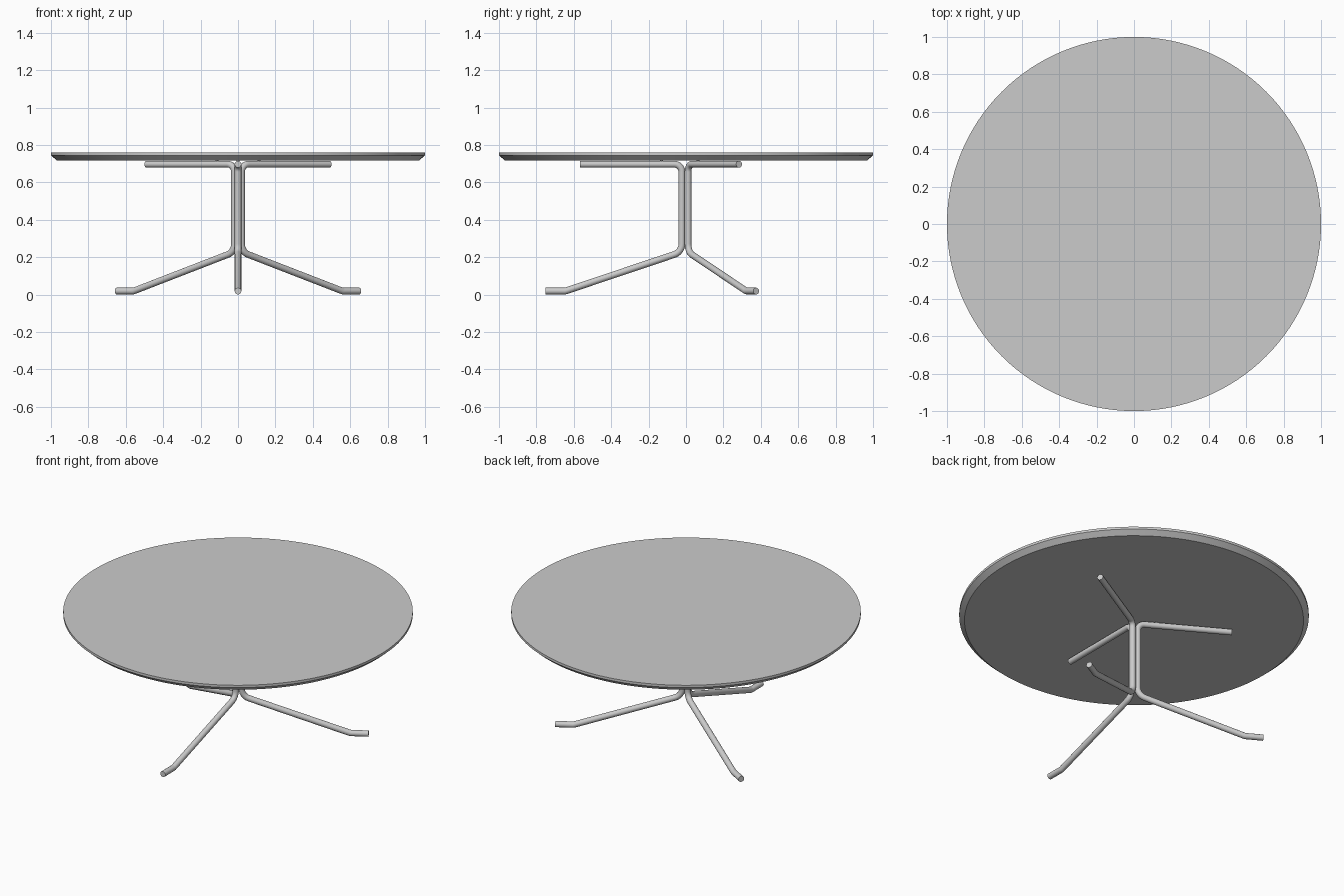
import bpy
import bmesh
from math import radians, sin, cos, tan
from mathutils import Vector

cube = bpy.data.objects.get("Cube")
if cube:
    bpy.data.objects.remove(cube)

TUBE = 0.018


def material(name, value):
    mat = bpy.data.materials.new(name)
    mat.use_nodes = True
    colour = (value, value, value, 1)
    mat.diffuse_color = colour
    mat.node_tree.nodes["Principled BSDF"].inputs["Base Color"].default_value = colour
    return mat


grey = material("light grey", 0.6)


def smooth(obj):
    bpy.ops.object.select_all(action='DESELECT')
    obj.select_set(True)
    bpy.context.view_layer.objects.active = obj
    bpy.ops.object.shade_smooth_by_angle(angle=radians(35))


def fillet(a, corner, b, radius, steps=6):
    """Points of an arc rounding the corner between a and b."""
    u, v = (a - corner).normalized(), (b - corner).normalized()
    half = u.angle(v) / 2
    cut = radius / tan(half)
    centre = corner + (u + v).normalized() * radius / sin(half)
    start, end = corner + u * cut - centre, corner + v * cut - centre
    return [centre + start.lerp(end, i / steps).normalized() * radius
            for i in range(steps + 1)]


def tube(name, corners, radii, angle):
    """Bent round tube from (radial distance, height) corners."""
    d = Vector((cos(angle), sin(angle), 0))
    pts = [d * r + Vector((0, 0, z)) for r, z in corners]
    path = [pts[0]]
    for i, radius in enumerate(radii, 1):
        path += fillet(pts[i - 1], pts[i], pts[i + 1], radius)
    path.append(pts[-1])
    curve = bpy.data.curves.new(name, 'CURVE')
    curve.dimensions = '3D'
    curve.bevel_depth = TUBE
    curve.bevel_resolution = 6
    curve.use_fill_caps = True
    spline = curve.splines.new('POLY')
    spline.points.add(len(path) - 1)
    for point, co in zip(spline.points, path):
        point.co = (*co, 1)
    curve.materials.append(grey)
    obj = bpy.data.objects.new(name, curve)
    bpy.context.collection.objects.link(obj)
    bpy.ops.object.select_all(action='DESELECT')
    obj.select_set(True)
    bpy.context.view_layer.objects.active = obj
    bpy.ops.object.convert(target='MESH')
    smooth(bpy.context.object)


def lathe(name, profile, segments, location=(0, 0, 0)):
    """Solid of revolution from (radius, height) rings, capped at both ends."""
    bm = bmesh.new()
    rings = []
    for r, z in profile:
        rings.append(bmesh.ops.create_circle(bm, segments=segments, radius=r)["verts"])
        bmesh.ops.translate(bm, verts=rings[-1], vec=(0, 0, z))
    for low, high in zip(rings, rings[1:]):
        for i in range(segments):
            j = (i + 1) % segments
            bm.faces.new((low[i], low[j], high[j], high[i]))
    bm.faces.new(rings[0])
    bm.faces.new(rings[-1])
    bmesh.ops.recalc_face_normals(bm, faces=bm.faces)
    mesh = bpy.data.meshes.new(name)
    bm.to_mesh(mesh)
    bm.free()
    mesh.materials.append(grey)
    obj = bpy.data.objects.new(name, mesh)
    obj.location = location
    bpy.context.collection.objects.link(obj)
    smooth(obj)


# Round top with an undercut edge
lathe("table_top", [(0.97, 0.718), (1, 0.745), (1, 0.76)], 128)

# Three tubes: support arm, upright, sloping leg and flat foot
leg_path = [(0.567, 0.697), (0.022, 0.697), (0.022, 0.228), (0.645, 0.019), (0.75, 0.019)]
for side, degrees in (("front", -90), ("back_left", 30), ("back_right", 150)):
    angle = radians(degrees)
    tube(side + "_leg", leg_path, (0.04, 0.06, 0.04), angle)
    # Small spacer between arm and top
    lathe(side + "_spacer", [(0.008, 0.7), (0.008, 0.72)], 16,
          (0.13 * cos(angle), 0.13 * sin(angle), 0))
